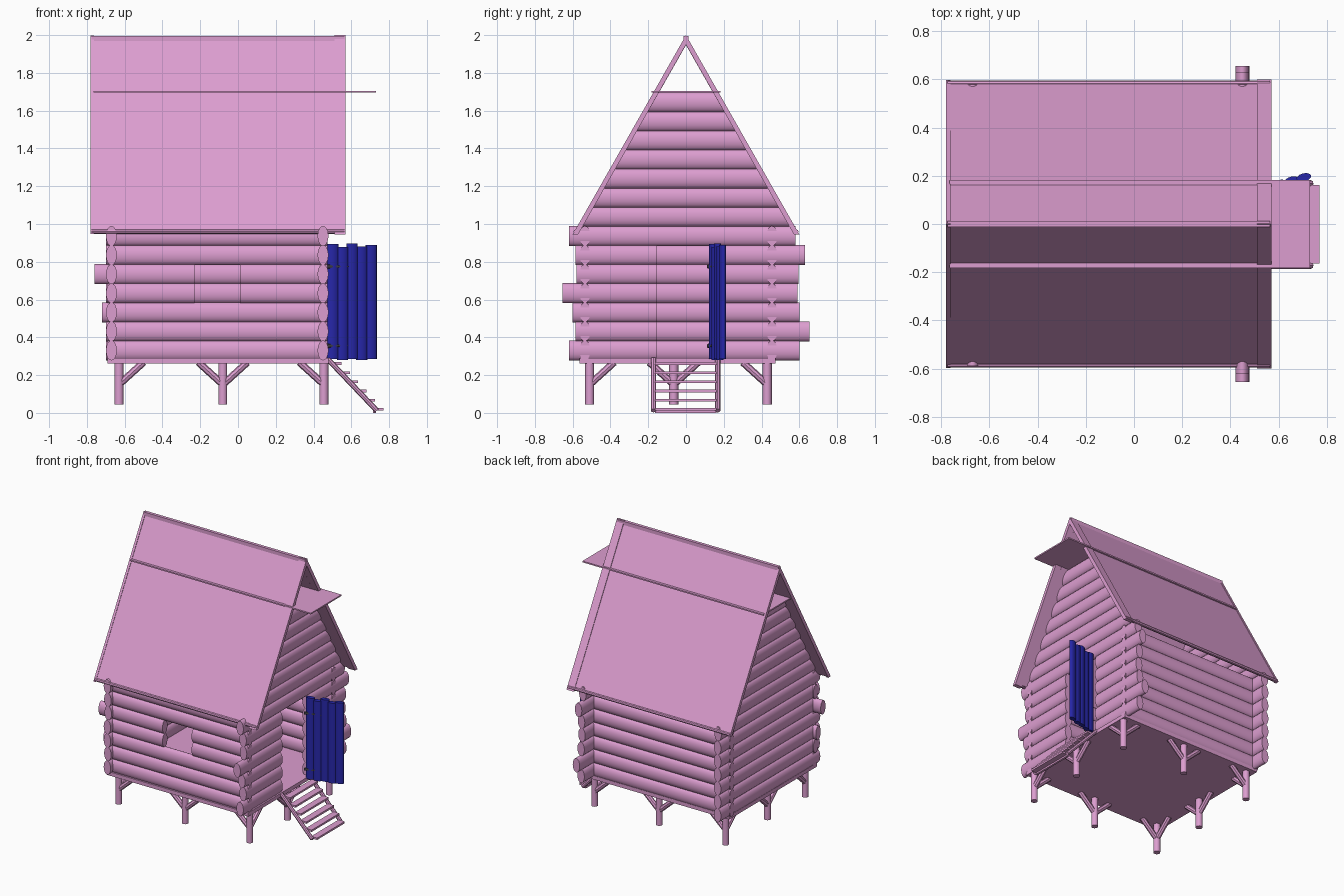
import bpy, bmesh, math
from mathutils import Vector, Matrix

if "Cube" in bpy.data.objects:
    bpy.data.objects.remove(bpy.data.objects["Cube"])


def material(name, rgb):
    m = bpy.data.materials.new(name)
    m.diffuse_color = (*rgb, 1)
    m.use_nodes = True
    m.node_tree.nodes["Principled BSDF"].inputs["Base Color"].default_value = m.diffuse_color
    return m


PINK = material("pink_wood", (0.72, 0.34, 0.63))
BLUE = material("blue_wood", (0.02, 0.02, 0.40))
DARK = material("dark_metal", (0.05, 0.05, 0.06))


def finish(name, bm, mat=PINK):
    bmesh.ops.recalc_face_normals(bm, faces=bm.faces)
    me = bpy.data.meshes.new(name)
    bm.to_mesh(me)
    bm.free()
    me.materials.append(mat)
    ob = bpy.data.objects.new(name, me)
    bpy.context.collection.objects.link(ob)
    bpy.context.view_layer.objects.active = ob
    ob.select_set(True)
    bpy.ops.object.shade_smooth_by_angle(angle=math.radians(40))
    ob.select_set(False)
    return ob


def rod(bm, a, b, rh, rv=None, tip=1.0, n=16):
    """Elliptical rod from a to b; returns its vertices."""
    a, b = Vector(a), Vector(b)
    d = b - a
    m = (Matrix.Translation((a + b) / 2) @ d.to_track_quat('Z', 'Y').to_matrix().to_4x4()
         @ Matrix.Diagonal((rh, rv or rh, d.length, 1)))
    return bmesh.ops.create_cone(bm, cap_ends=True, segments=n, radius1=1,
                                 radius2=tip, depth=1, matrix=m)["verts"]


def box(bm, lo, hi):
    lo, hi = Vector(lo), Vector(hi)
    bmesh.ops.create_cube(bm, size=1, matrix=Matrix.Translation((lo + hi) / 2)
                          @ Matrix.Diagonal((*(hi - lo), 1)))


# log wall dimensions
PITCH, Z0, RH, RV = 0.101, 0.28, 0.029, 0.053
XL, XR, YF, YB = -0.67, 0.45, -0.535, 0.455


def row_z(i):
    return Z0 + PITCH * (i + 0.5)


# front and back walls, front has a window opening
left_end = [-0.69, -0.70, -0.72, -0.69, -0.76, -0.70, -0.69]
for name, y, window in (("front_wall", YF, True), ("back_wall", YB, False)):
    bm = bmesh.new()
    for i in range(7):
        x0 = left_end[i] if window else -0.70
        spans = [(x0, 0.475)]
        if window and i in (3, 4):
            spans = [(x0, -0.23), (0.01, 0.475)]
        for a, b in spans:
            rod(bm, (a, y, row_z(i)), (b, y, row_z(i)), RH, RV)
    finish(name, bm)


# side walls with gables, right one has the doorway
def roof_half(z):
    return (2.0 - z) * 0.567 - 0.02


near = [-0.62, -0.585, -0.60, -0.655, -0.58, -0.585, -0.62]
far = [0.60, 0.655, 0.60, 0.59, 0.595, 0.63, 0.58]
for name, x, door in (("right_wall", XR, True), ("left_wall", XL, False)):
    bm = bmesh.new()
    for i in range(7):
        z = row_z(i)
        a, b = (near[i], far[i]) if door else (max(near[i], -0.59), min(far[i], 0.585))
        spans = [(a, -0.155), (0.16, b)] if door and i < 6 else [(a, b)]
        for s, e in spans:
            rod(bm, (x, s, z), (x, e, z), RH, RV)
    for i in range(7, 14):
        z = row_z(i)
        for v in rod(bm, (x, -0.5, z), (x, 0.5, z), RH, RV):
            v.co.y = math.copysign(roof_half(v.co.z), v.co.y)
    finish(name, bm)

# floor
bm = bmesh.new()
box(bm, (-0.69, -0.565, 0.262), (0.48, 0.475, 0.29))
finish("floor", bm)

# posts with diagonal braces around the edge
bm = bmesh.new()
px, py = (-0.63, -0.08, 0.455), (-0.51, -0.065, 0.43)
for i, x in enumerate(px):
    for j, y in enumerate(py):
        if i == j == 1:
            continue
        rod(bm, (x, y, 0.045), (x, y, 0.27), 0.024, n=10)
        for s in (-1, 1):
            if j != 1 and 0 <= i + s <= 2:
                rod(bm, (x, y, 0.15), (x + s * 0.13, y, 0.268), 0.019, n=8)
            if i != 1 and 0 <= j + s <= 2:
                rod(bm, (x, y, 0.15), (x, y + s * 0.13, 0.268), 0.019, n=8)
finish("stilt_posts", bm)


# roof made of inverted-V profiles
def gable(name, x0, x1, half, eave, top, t):
    bm = bmesh.new()
    drop = t * (top - eave) / half
    pts = [(-half, eave), (0, top), (half, eave),
           (half - t, eave), (0, top - drop), (-half + t, eave)]
    vs = [bm.verts.new((x0, y, z)) for y, z in pts]
    quads = [bm.faces.new([vs[k] for k in q]) for q in ((0, 1, 4, 5), (1, 2, 3, 4))]
    ext = bmesh.ops.extrude_face_region(bm, geom=quads, use_keep_orig=True)["geom"]
    bmesh.ops.translate(bm, vec=(x1 - x0, 0, 0),
                        verts=[g for g in ext if isinstance(g, bmesh.types.BMVert)])
    inner = [e for e in bm.edges if len(e.link_faces) == 3]
    dead = [f for f in bm.faces if all(abs(v.co.y) < 1e-6 for v in f.verts)]
    if dead:
        bmesh.ops.delete(bm, geom=dead, context='FACES_ONLY')
    return finish(name, bm)


gable("roof_panels", -0.77, 0.52, 0.590, 0.955, 1.990, 0.024)
gable("right_roof_trim", 0.51, 0.57, 0.600, 0.945, 2.000, 0.029)
gable("left_roof_trim", -0.78, -0.762, 0.597, 0.948, 1.998, 0.029)

# ridge and eave strips
bm = bmesh.new()
box(bm, (-0.775, -0.012, 1.965), (0.565, 0.012, 1.996))
for s in (-1, 1):
    rod(bm, (-0.775, s * 0.583, 0.96), (0.565, s * 0.583, 0.96), 0.012, n=8)
finish("roof_strips", bm)

# flat loft board poking out over the door
bm = bmesh.new()
box(bm, (-0.765, -0.182, 1.695), (0.73, 0.182, 1.705))
finish("loft_board", bm)

# open door of rounded planks
hinge_side, free_side = Vector((0.478, 0.132, 0)), Vector((0.73, 0.200, 0))
along = free_side - hinge_side
bm = bmesh.new()
tops = [0.893, 0.882, 0.897, 0.884, 0.890]
for k, t in enumerate(tops):
    c = hinge_side + along * ((k + 0.5) / 5)
    m = (Matrix.Translation((c.x, c.y, (0.285 + t) / 2 - 0.004 * (k % 2)))
         @ Matrix.Rotation(math.atan2(along.y, along.x), 4, 'Z')
         @ Matrix.Diagonal((0.031, 0.017, t - 0.285, 1)))
    bmesh.ops.create_cone(bm, cap_ends=True, segments=16, radius1=1, radius2=1, depth=1, matrix=m)
finish("door", bm, BLUE)

# pointed hinges
bm = bmesh.new()
for z in (0.355, 0.775):
    a = hinge_side + Vector((-0.01, -0.014, z))
    rod(bm, a, a + along * 0.48, 0.008, 0.012, tip=0.1, n=8)
finish("door_hinges", bm, DARK)

# ladder
bm = bmesh.new()
for y in (-0.172, 0.168):
    rod(bm, (0.475, y, 0.285), (0.735, y, 0.012), 0.014, n=8)
for k in range(6):
    x, z = 0.72 - 0.0445 * k, 0.012 + 0.0485 * k
    box(bm, (x, -0.165, z), (x + 0.05, 0.162, z + 0.014))
box(bm, (0.715, -0.165, 0.0), (0.73, 0.162, 0.014))
finish("ladder", bm)
